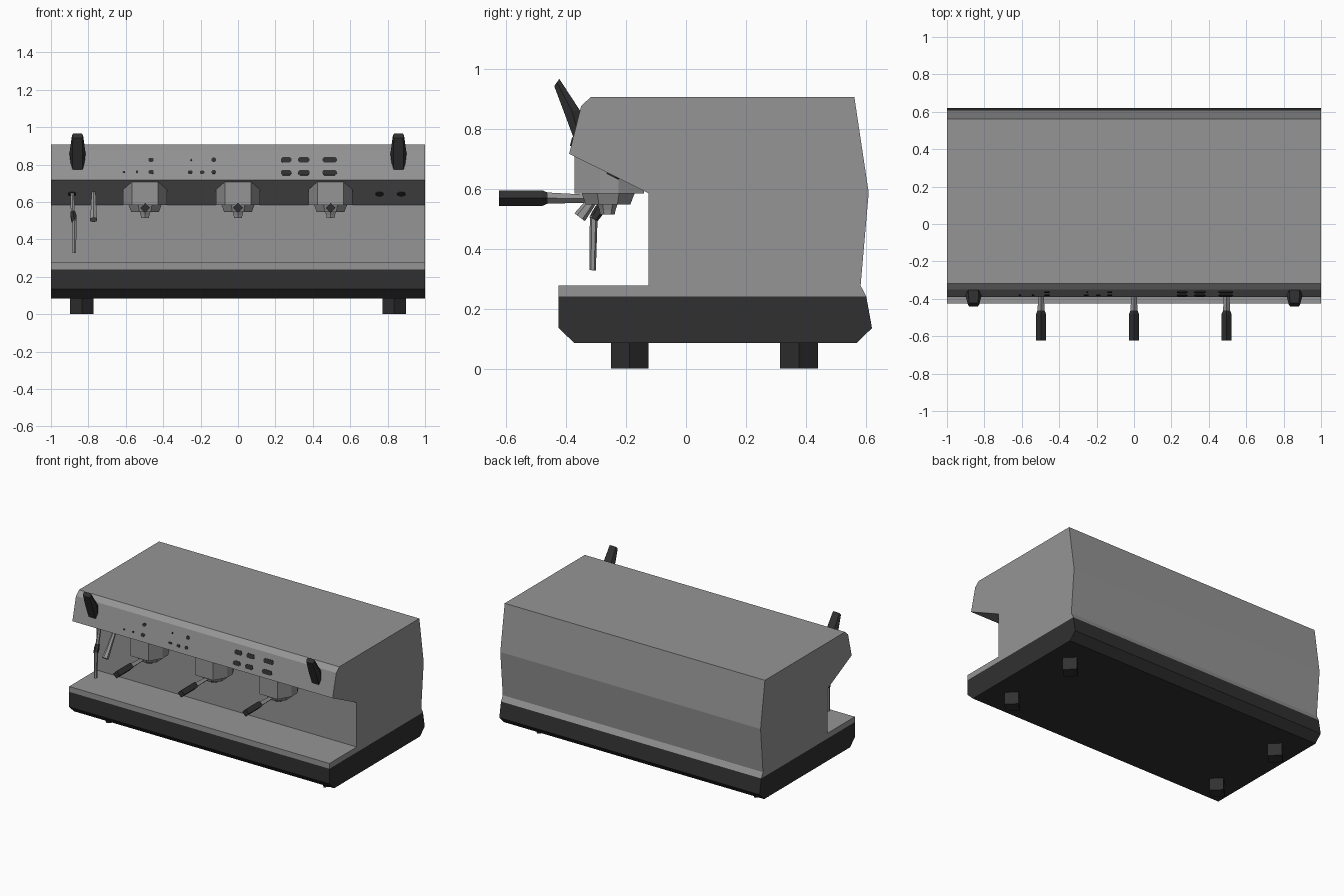
import bpy, bmesh, math
from mathutils import Vector

if "Cube" in bpy.data.objects:
    bpy.data.objects.remove(bpy.data.objects["Cube"])


def material(name, r, g, b):
    m = bpy.data.materials.new(name)
    m.diffuse_color = (r, g, b, 1)
    m.use_nodes = True
    m.node_tree.nodes["Principled BSDF"].inputs["Base Color"].default_value = m.diffuse_color
    return m


STEEL = material("steel grey", 0.30, 0.30, 0.30)
BLACK = material("soft black", 0.03, 0.03, 0.03)


def loft(name, rings, mat):
    """Skin a list of equal-length point rings and cap both ends."""
    bm = bmesh.new()
    vs = [[bm.verts.new(p) for p in ring] for ring in rings]
    n = len(vs[0])
    for a, b in zip(vs, vs[1:]):
        for i in range(n):
            j = (i + 1) % n
            bm.faces.new((a[i], a[j], b[j], b[i]))
    bm.faces.new(vs[0])
    bm.faces.new(vs[-1])
    bmesh.ops.recalc_face_normals(bm, faces=bm.faces)
    me = bpy.data.meshes.new(name)
    bm.to_mesh(me)
    bm.free()
    me.materials.append(mat)
    ob = bpy.data.objects.new(name, me)
    bpy.context.collection.objects.link(ob)
    return ob


def extrude_x(name, profile, mat, half=1.0):
    return loft(name, [[(x, y, z) for y, z in profile] for x in (-half, half)], mat)


def tube(name, path, radii, sides, mat, turn=0.0):
    """Faceted tube along a path in a y-z plane."""
    pts = [Vector(p) for p in path]
    rings = []
    for i, (p, r) in enumerate(zip(pts, radii)):
        d = (pts[min(i + 1, len(pts) - 1)] - pts[max(i - 1, 0)]).normalized()
        u = d.cross(Vector((1, 0, 0))).normalized()
        v = d.cross(u)
        angles = [turn + 2 * math.pi * k / sides for k in range(sides)]
        rings.append([p + r * (math.cos(a) * u + math.sin(a) * v) for a in angles])
    return loft(name, rings, mat)


# sloping surfaces of the hood: (y as function of z, up direction, normal)
FASCIA = (lambda z: -0.39 + (z - 0.717) * 0.25,
          Vector((0, 0.04, 0.16)).normalized(), Vector((0, -0.16, 0.04)).normalized())
UNDERSIDE = (lambda z: -0.39 + (0.717 - z) * 2.008,
             Vector((0, -0.265, 0.132)).normalized(), Vector((0, -0.132, -0.265)).normalized())


def plate(name, surface, x, z, w, h):
    """Thin dark plate with clipped corners lying on a sloping surface."""
    y_at, up, normal = surface
    c = Vector((x, y_at(z), z))
    cut = min(w, h) * 0.3
    a, b = w / 2, h / 2
    outline = [(a, b - cut), (a - cut, b), (cut - a, b), (-a, b - cut),
               (-a, cut - b), (cut - a, -b), (a - cut, -b), (a, cut - b)]
    rings = [[c + Vector((s, 0, 0)) + up * t + normal * o for s, t in outline]
             for o in (-0.002, 0.004)]
    loft(name, rings, BLACK)


# housing: drip tray, back wall, hood and rear panels
extrude_x("housing", [(-0.425, 0.24), (-0.425, 0.277), (-0.125, 0.277), (-0.125, 0.585),
                      (-0.39, 0.717), (-0.35, 0.877), (-0.317, 0.907), (0.562, 0.907),
                      (0.61, 0.587), (0.583, 0.277), (0.602, 0.24)], STEEL)

# dark base
extrude_x("base", [(-0.425, 0.24), (-0.425, 0.135), (-0.373, 0.085), (0.57, 0.085),
                   (0.621, 0.135), (0.602, 0.24)], BLACK)

# feet, square and turned to a corner
for x in (-0.835, 0.835):
    for y in (-0.188, 0.377):
        tube("foot", [(x, y, 0), (x, y, 0.09)], [0.063] * 2, 4, BLACK)

# brewing groups with filter holders
for x in (-0.497, 0, 0.495):
    outline = [(0.07, -0.372), (0.118, -0.287), (0.118, -0.225), (0.07, -0.14),
               (-0.07, -0.14), (-0.118, -0.225), (-0.118, -0.287), (-0.07, -0.372)]
    ring_z = lambda top: [(x + a, b, (0.72 - (b + 0.39) * 0.498) if top else 0.585)
                          for a, b in outline]
    loft("brew_group", [ring_z(False), ring_z(True)], STEEL)
    tube("filter_holder", [(x, -0.26, 0.588), (x, -0.26, 0.547)], [0.097, 0.08], 8, STEEL, math.pi / 8)
    tube("spout", [(x, -0.262, 0.55), (x, -0.262, 0.53), (x, -0.262, 0.515)],
         [0.034, 0.027, 0.024], 6, STEEL)
    tube("holder_neck", [(x, -0.47, 0.569), (x, -0.32, 0.567)], [0.019, 0.013], 4, STEEL)
    tube("holder_handle", [(x, -0.624, 0.569), (x, -0.48, 0.569), (x, -0.463, 0.569)],
         [0.026, 0.026, 0.019], 4, BLACK)

# steam wand: upper pipe, dark grip, lower pipe
tube("steam_wand_upper", [(-0.887, -0.25, 0.655), (-0.883, -0.285, 0.535)], [0.011, 0.012], 6, STEEL)
tube("steam_wand_grip", [(-0.883, -0.28, 0.548), (-0.88, -0.292, 0.525), (-0.876, -0.31, 0.497)],
     [0.014, 0.018, 0.015], 6, BLACK)
tube("steam_wand_lower", [(-0.875, -0.308, 0.51), (-0.875, -0.312, 0.328)], [0.013, 0.011], 6, STEEL)

# hot water pipe
tube("water_pipe", [(-0.772, -0.25, 0.655), (-0.772, -0.325, 0.545), (-0.772, -0.355, 0.505)],
     [0.012, 0.018, 0.022], 6, STEEL)

# pipe sockets under the hood
for x in (-0.887, 0.757, 0.873):
    plate("pipe_socket", UNDERSIDE, x, 0.644, 0.044, 0.045)

# steam levers at both ends of the fascia, wider at mid height
for side in (-1, 1):
    cx = 0.858 * side
    rings = []
    for fy, fz, fw, by, bz, bw in ((-0.372, 0.761, 0.026, -0.345, 0.80, 0.034),
                                   (-0.41, 0.863, 0.028, -0.353, 0.86, 0.043),
                                   (-0.44, 0.943, 0.024, -0.423, 0.967, 0.030)):
        my, mz = (fy + by) / 2, (fz + bz) / 2
        rings.append([(cx - fw, fy, fz), (cx + fw, fy, fz), (cx + bw, my, mz),
                      (cx + fw, by, bz), (cx - fw, by, bz), (cx - bw, my, mz)])
    loft("steam_lever", rings, BLACK)

# large buttons in two rows
for x, w in ((0.257, 0.056), (0.352, 0.06), (0.49, 0.076)):
    for z in (0.825, 0.757):
        plate("large_button", FASCIA, x, z, w, 0.03)

# small buttons and indicator lamps
for x, z, w, h in ((-0.465, 0.825, 0.028, 0.022), (-0.465, 0.76, 0.028, 0.022),
                   (-0.54, 0.762, 0.012, 0.012), (-0.61, 0.76, 0.014, 0.01),
                   (-0.25, 0.825, 0.008, 0.012), (-0.13, 0.825, 0.024, 0.024),
                   (-0.255, 0.76, 0.026, 0.013), (-0.192, 0.758, 0.024, 0.018),
                   (-0.13, 0.76, 0.024, 0.02)):
    plate("small_button", FASCIA, x, z, w, h)
